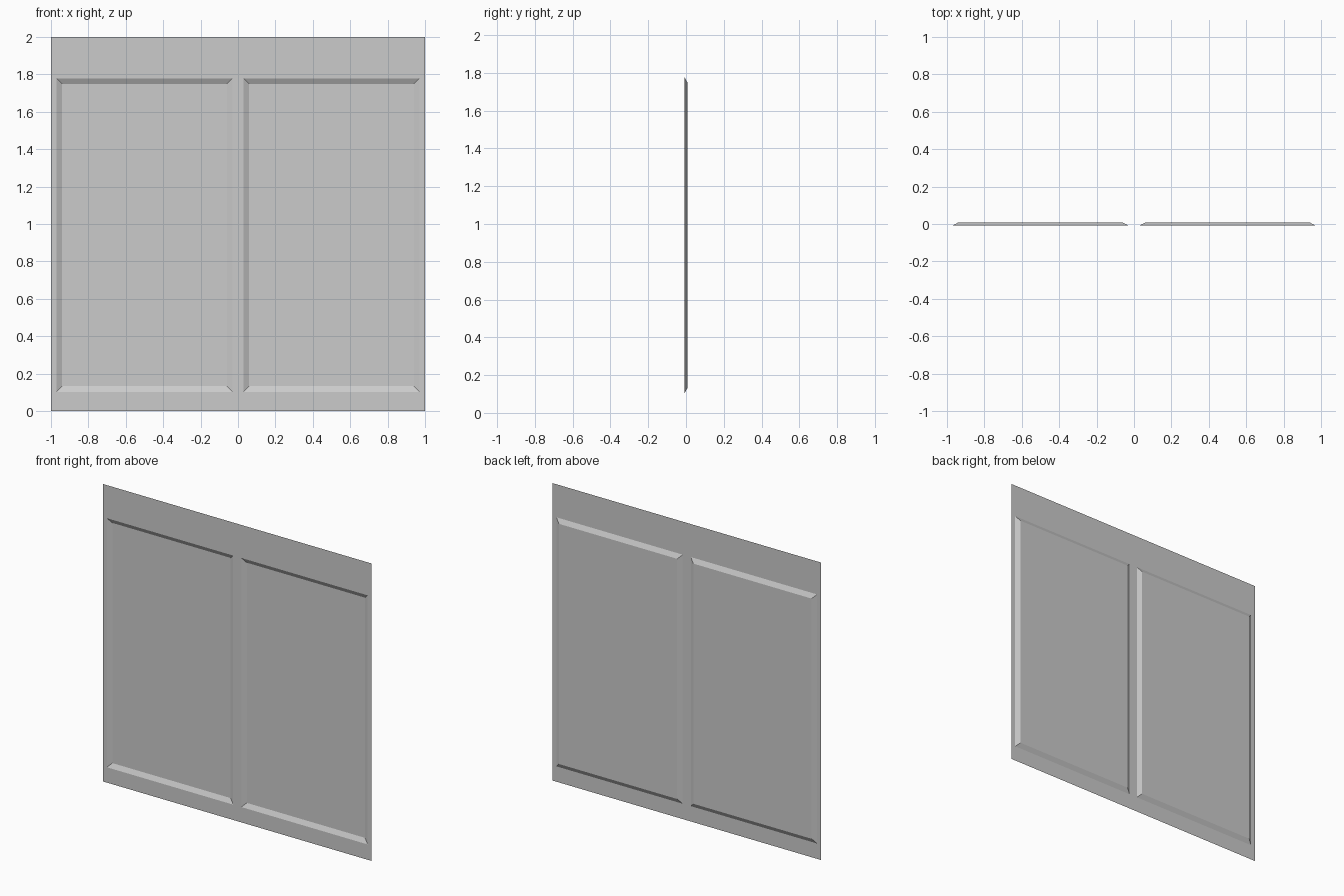
import bpy, bmesh

if "Cube" in bpy.data.objects:
    bpy.data.objects.remove(bpy.data.objects["Cube"])

FRONT_Y = -0.008          # front plane of the sheet
DEPTH = 0.016             # how far the panels are set back
BEVEL = 0.03              # width of the sloped panel border
XS = [-1, -0.97, -0.03, 0.03, 0.97, 1]
ZS = [0, 0.103, 1.778, 2]

bm = bmesh.new()

# Flat sheet divided into frame strips and two panel openings
grid = [[bm.verts.new((x, FRONT_Y, z)) for x in XS] for z in ZS]
panels = []
for r in range(len(ZS) - 1):
    for c in range(len(XS) - 1):
        face = bm.faces.new((grid[r][c], grid[r][c + 1],
                             grid[r + 1][c + 1], grid[r + 1][c]))
        if r == 1 and c in (1, 3):
            panels.append(face)
bm.normal_update()

# Recessed panels with mitred sloping borders
bmesh.ops.inset_individual(bm, faces=panels, thickness=BEVEL,
                           depth=-DEPTH, use_even_offset=True)
bm.normal_update()

mesh = bpy.data.meshes.new("wall_panel")
bm.to_mesh(mesh)
bm.free()
wall = bpy.data.objects.new("wall_panel", mesh)
bpy.context.collection.objects.link(wall)
